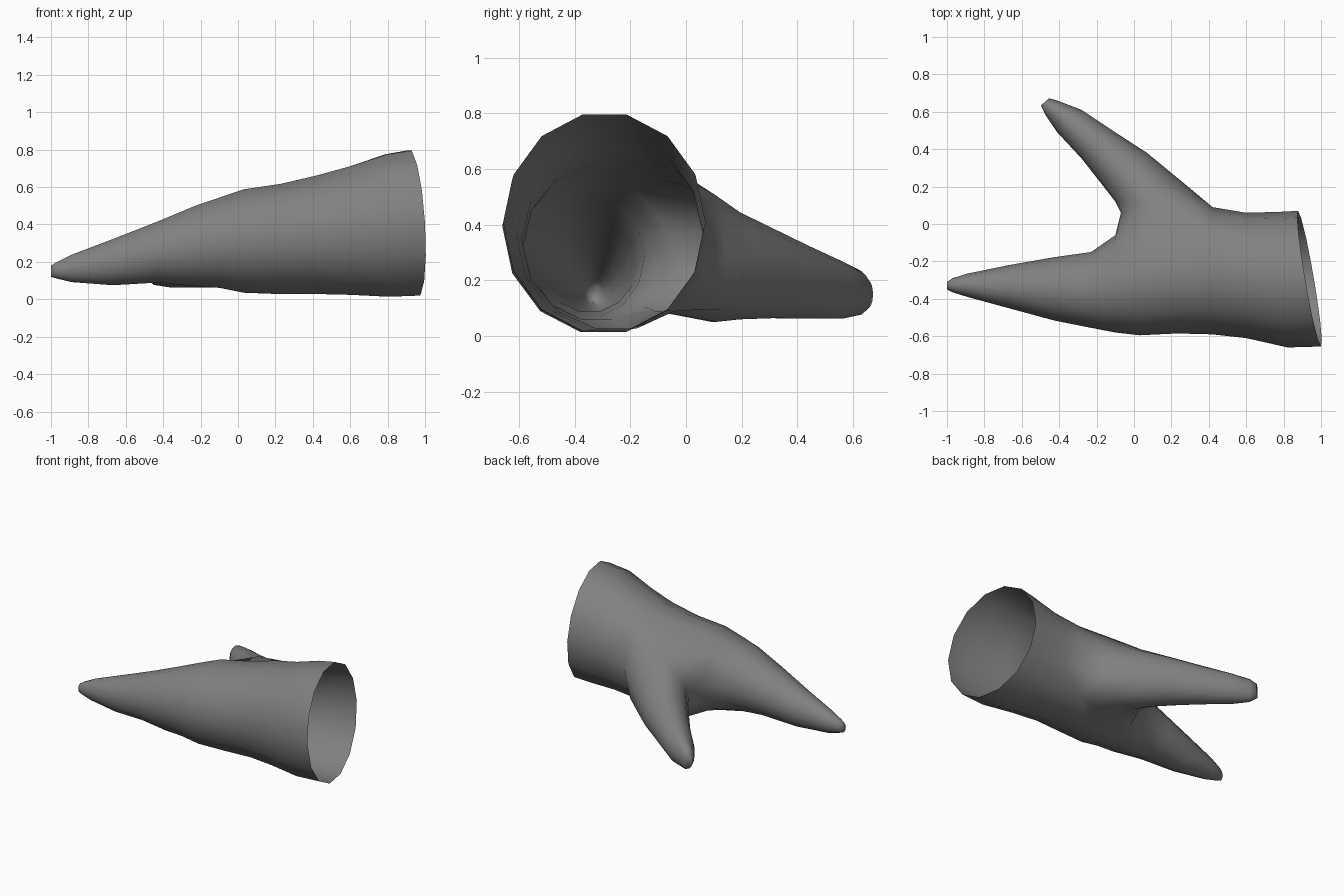
import bpy, bmesh, math
from mathutils import Vector

SIDES = 14

cube = bpy.data.objects.get("Cube")
if cube:
    bpy.data.objects.remove(cube, do_unlink=True)

wool = bpy.data.materials.new("grey_wool")
wool.use_nodes = True
GREY = (0.22, 0.22, 0.22, 1)
wool.diffuse_color = GREY
wool.node_tree.nodes["Principled BSDF"].inputs["Base Color"].default_value = GREY

bm = bmesh.new()


def ring(outer, inner, low, high):
    """Ellipse through two horizontal points, spanning low to high."""
    a, b = Vector((*outer, 0)), Vector((*inner, 0))
    mid, half = (a + b) / 2, (a - b) / 2
    verts = []
    for k in range(SIDES):
        t = 2 * math.pi * k / SIDES
        p = mid + half * math.cos(t)
        p.z = (low + high) / 2 + (high - low) / 2 * math.sin(t)
        verts.append(bm.verts.new(p))
    return verts


def skin(a, b, skip=()):
    for k in range(SIDES):
        if k not in skip:
            n = (k + 1) % SIDES
            bm.faces.new((a[k], a[n], b[n], b[k]))


# Hand: x, front y, back y, bottom z, top z from fingertip to cuff
hand = [
    (-1, -.35, -.31, .12, .18),
    (-.97, -.365, -.29, .11, .2),
    (-.89, -.39, -.265, .09, .24),
    (-.67, -.45, -.22, .072, .325),
    (-.43, -.515, -.178, .085, .42),
    (-.23, -.555, -.15, .065, .505),
    (-.1, -.58, -.06, .055, .55),
    (.03, -.595, 0, .028, .595),
    (.23, -.585, .04, .02, .625),
    (.42, -.59, .09, .02, .67),
    (.6, -.61, .06, .015, .72),
    (.8, -.66, .065, .004, .785),
    (.94, -.655, .07, .01, .805),
]
rings = [ring((x, back), (x, front), low, high)
         for x, front, back, low, high in hand]

# Slant the cuff opening
for loop, amount in ((rings[-1], 1), (rings[-2], .35)):
    for v in loop:
        v.co.x -= amount * (.17 * (v.co.y + .3) + .06 * (v.co.z - .4))

# Skin the hand, leaving a hole in the back side for the thumb
first, last = 6, 9
hole = (0, 1, SIDES - 2, SIDES - 1)
for i in range(len(rings) - 1):
    skin(rings[i], rings[i + 1], hole if first <= i < last else ())
bm.faces.new(rings[0])

# Border of the hole, in the same order as a thumb ring
near, far = rings[last], rings[first]
between = [rings[i] for i in range(last - 1, first, -1)]
border = ([near[k] for k in (0, 1, 2)] + [r[2] for r in between]
          + [far[k] for k in (2, 1, 0, -1, -2)]
          + [r[-2] for r in reversed(between)] + [near[k] for k in (-2, -1)])

# Thumb: outer point, inner point, bottom z, top z from root to tip
thumb = [
    ((.36, .14), (-.07, .06), .045, .51),
    ((.24, .24), (-.1, .12), .055, .45),
    ((.07, .38), (-.17, .21), .06, .39),
    ((-.1, .49), (-.28, .35), .06, .33),
    ((-.28, .61), (-.41, .49), .06, .27),
    ((-.41, .66), (-.475, .585), .075, .235),
    ((-.455, .672), (-.497, .635), .1, .2),
]
previous = border
for section in thumb:
    current = ring(*section)
    skin(previous, current)
    previous = current
bm.faces.new(previous)

bmesh.ops.recalc_face_normals(bm, faces=bm.faces)
# Outward check: the foremost face must point forward
foremost = min(bm.faces, key=lambda f: f.calc_center_median().y)
if foremost.normal.y > 0:
    bmesh.ops.reverse_faces(bm, faces=bm.faces)

mesh = bpy.data.meshes.new("mitten")
bm.to_mesh(mesh)
bm.free()
mesh.materials.append(wool)
mitten = bpy.data.objects.new("mitten", mesh)
bpy.context.collection.objects.link(mitten)
bpy.ops.object.select_all(action='DESELECT')
mitten.select_set(True)
bpy.context.view_layer.objects.active = mitten
bpy.ops.object.shade_smooth_by_angle(angle=math.radians(70))
